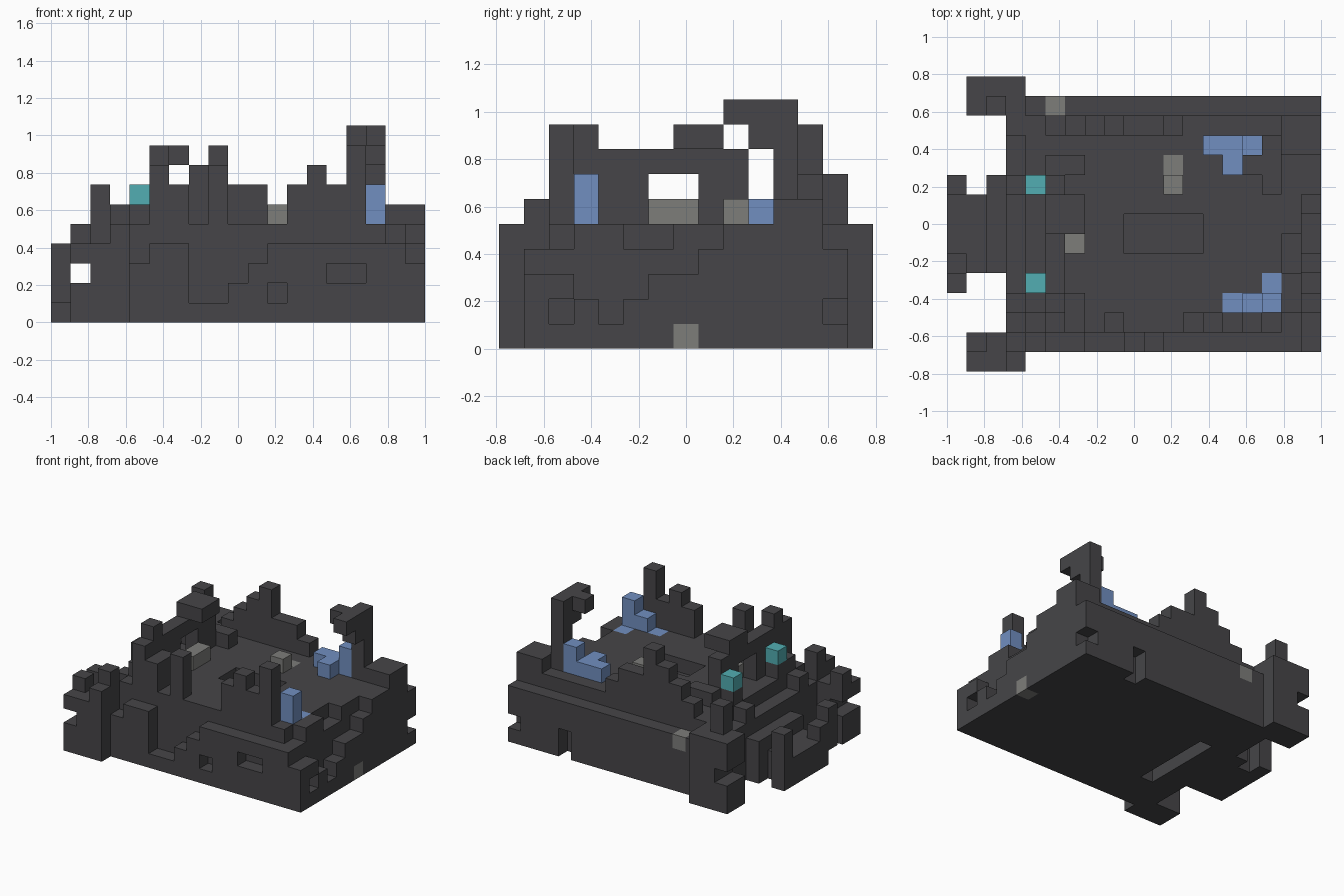
import bpy
import bmesh
from mathutils import Vector

if "Cube" in bpy.data.objects:
    bpy.data.objects.remove(bpy.data.objects["Cube"], do_unlink=True)

NX, NY = 19, 15
CELL = 2 / NX
cells = {}


def make_material(name, rgb):
    mat = bpy.data.materials.new(name)
    mat.use_nodes = True
    colour = (*rgb, 1)
    mat.diffuse_color = colour
    mat.node_tree.nodes["Principled BSDF"].inputs["Base Color"].default_value = colour
    return mat


stone = make_material("dark stone", (.061, .060, .065))
blue = make_material("blue crystal", (.165, .275, .53))
teal = make_material("teal lamp", (.084, .42, .445))
grey = make_material("grey rubble", (.205, .205, .195))


def block(part, xs, ys, zs, mat=stone):
    """Fill a range of grid cells; a later block replaces an earlier one."""
    for i in range(*xs):
        for j in range(*ys):
            for k in range(*zs):
                cells[i, j, k] = (part, mat)


def carve(xs, ys, zs):
    for i in range(*xs):
        for j in range(*ys):
            for k in range(*zs):
                cells.pop((i, j, k), None)


def skyline(part, start, heights, along_y=False):
    """A one-cell thick broken wall with the given column heights."""
    i, j = start
    for height in heights:
        block(part, (i, i + 1), (j, j + 1), (0, height))
        if along_y:
            j += 1
        else:
            i += 1


# courtyard floor with a sunken pit
block("courtyard_floor", (4, 18), (3, 12), (0, 5))
carve((9, 13), (6, 8), (4, 5))

# outer and inner front walls
skyline("front_wall", (4, 1), [3, 4, 4, 1, 1, 2, 3] + [4] * 7 + [3])
skyline("inner_front_wall", (3, 2), [4, 5, 8, 7, 5, 8, 5, 5, 5, 7, 8, 7, 9, 5, 4, 3])
carve((11, 12), (1, 2), (1, 2))
carve((14, 16), (1, 2), (2, 3))

# back walls
skyline("back_wall", (4, 13), [4] * 15)
skyline("inner_back_wall", (3, 12), [5, 5, 6, 7, 8, 9, 7, 7, 6, 5, 5, 5, 5, 5, 6, 6])
carve((14, 15), (13, 14), (0, 2))

# stepped wall on the +x side
skyline("side_wall", (18, 3), [2, 1, 2, 3, 3, 4, 5, 5, 6, 6], along_y=True)
block("side_wall", (17, 18), (11, 13), (0, 6))
carve((17, 18), (5, 7), (4, 5))
carve((18, 19), (2, 3), (1, 2))
carve((18, 19), (13, 14), (1, 2))

# gate walls on the -x side
skyline("outer_gate_wall", (3, 3), [5, 4, 4, 4, 4, 4, 5, 4, 4], along_y=True)
skyline("middle_gate_wall", (4, 3), [6, 6, 5, 4, 4, 5, 6, 5, 4], along_y=True)
skyline("inner_gate_wall", (5, 3), [9, 8, 8, 5, 5, 8, 8, 6, 5], along_y=True)
block("inner_gate_wall", (6, 7), (3, 4), (5, 7))
block("inner_gate_wall", (6, 7), (10, 11), (5, 6))
carve((5, 6), (4, 10), (0, 1))

# lintel and capstone over the gate
block("gate_lintel", (5, 6), (4, 9), (7, 8))
block("gate_capstone", (5, 7), (7, 9), (8, 9))

# entrance porch
block("porch", (1, 3), (5, 9), (0, 2))
block("porch", (2, 3), (5, 10), (0, 3))
skyline("porch_wall", (0, 4), [4, 3, 2, 2, 2, 4], along_y=True)
carve((0, 1), (4, 5), (0, 1))

# twin corner towers
block("front_tower", (1, 4), (0, 2), (0, 4))
block("front_tower", (1, 2), (1, 2), (4, 5))
block("front_tower", (3, 4), (0, 2), (4, 5))
block("front_tower", (3, 4), (1, 2), (5, 6))
block("back_tower", (1, 4), (13, 15), (0, 5))
block("back_tower", (2, 3), (13, 14), (5, 7))
carve((1, 2), (0, NY), (2, 3))

# tall broken column with an overhanging arm
block("broken_column", (16, 17), (11, 12), (5, 10))
block("broken_column", (16, 17), (9, 12), (9, 10))
block("broken_column", (16, 17), (10, 11), (8, 9))
block("broken_column", (15, 16), (10, 11), (9, 10))

# blue crystals
block("front_crystals", (14, 17), (3, 4), (4, 5), blue)
block("front_crystals", (16, 17), (4, 5), (4, 5), blue)
block("front_crystals", (15, 17), (3, 4), (5, 6), blue)
block("front_crystals", (16, 17), (3, 4), (6, 7), blue)
block("back_crystals", (13, 16), (11, 12), (5, 6), blue)
block("back_crystals", (14, 15), (10, 11), (5, 6), blue)
block("back_crystals", (15, 16), (11, 12), (6, 7), blue)

# teal lamps on the gate posts
for post in (4, 9):
    block("gate_lamps", (4, 5), (post, post + 1), (6, 7), teal)

# grey rubble
block("gate_rubble", (6, 7), (6, 8), (5, 6), grey)
block("courtyard_rubble", (11, 12), (9, 11), (4, 5), grey)
block("courtyard_rubble", (11, 12), (9, 10), (5, 6), grey)
block("back_rubble", (5, 6), (13, 14), (3, 4), grey)
block("side_rubble", (18, 19), (7, 8), (0, 1), grey)


def build_part(part, mat):
    """Mesh the exposed cell sides of one part."""
    bm = bmesh.new()
    verts = {}

    def vert(corner):
        if corner not in verts:
            x, y, z = corner
            verts[corner] = bm.verts.new(Vector((x - NX / 2, y - NY / 2, z)) * CELL)
        return verts[corner]

    for cell, (name, _) in cells.items():
        if name != part:
            continue
        for axis in range(3):
            for side in (0, 1):
                beyond = list(cell)
                beyond[axis] += 2 * side - 1
                if tuple(beyond) in cells:
                    continue
                ring = []
                for u, v in ((0, 0), (1, 0), (1, 1), (0, 1)):
                    corner = list(cell)
                    corner[axis] += side
                    corner[(axis + 1) % 3] += u
                    corner[(axis + 2) % 3] += v
                    ring.append(vert(tuple(corner)))
                bm.faces.new(ring if side else ring[::-1])
    mesh = bpy.data.meshes.new(part)
    bm.to_mesh(mesh)
    bm.free()
    mesh.materials.append(mat)
    bpy.context.collection.objects.link(bpy.data.objects.new(part, mesh))


for part, mat in dict(cells.values()).items():
    build_part(part, mat)
